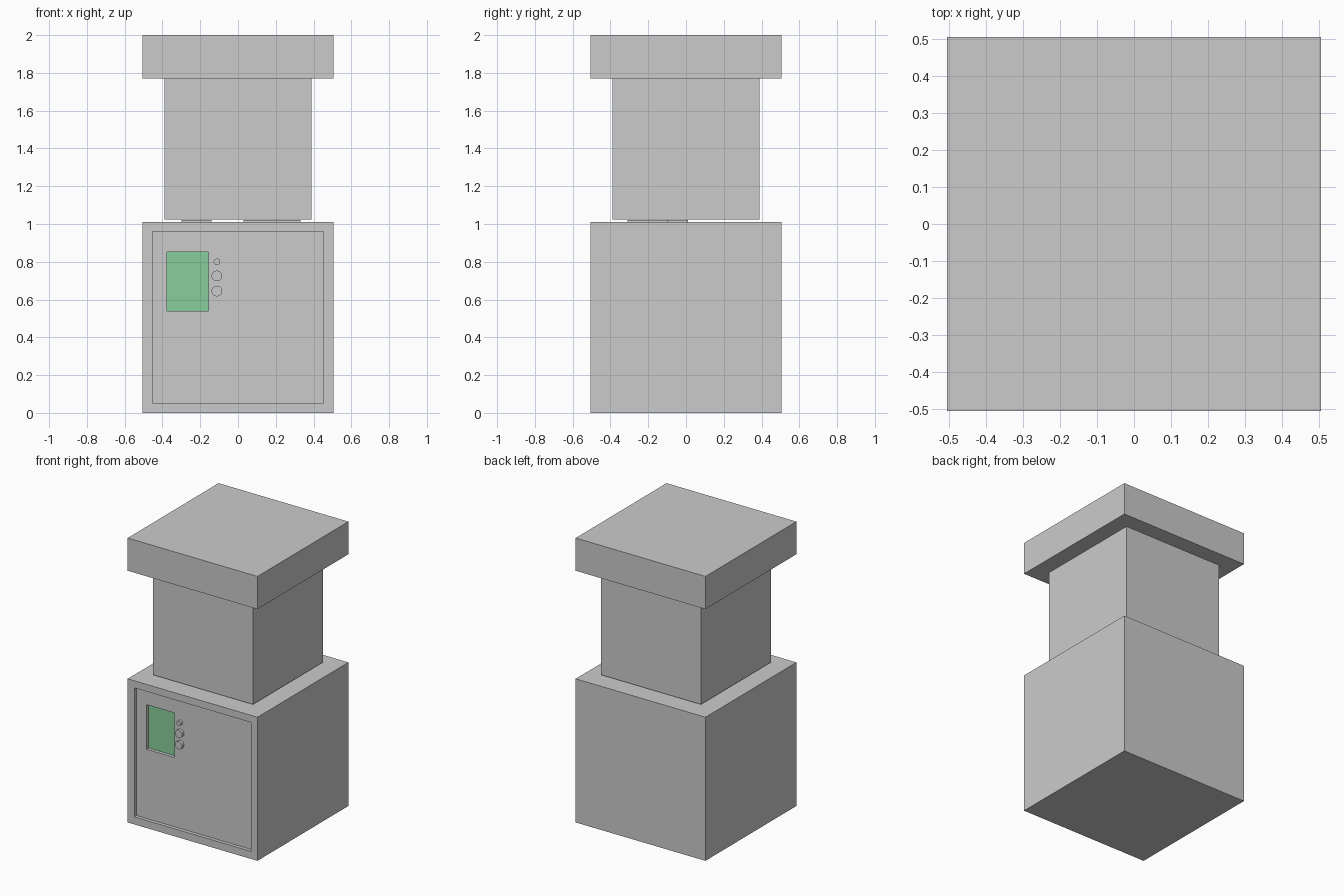
import bpy
import math

if "Cube" in bpy.data.objects:
    bpy.data.objects.remove(bpy.data.objects["Cube"])


def box(name, x0, x1, y0, y1, z0, z1):
    """Axis-aligned box from its limits."""
    bpy.ops.mesh.primitive_cube_add(size=1, location=(0, 0, 0))
    ob = bpy.context.object
    ob.name = name
    for v in ob.data.vertices:
        v.co.x = x1 if v.co.x > 0 else x0
        v.co.y = y1 if v.co.y > 0 else y0
        v.co.z = z1 if v.co.z > 0 else z0
    return ob


def cut(target, cutter):
    """Subtract a hidden cutter from the target."""
    mod = target.modifiers.new(cutter.name, 'BOOLEAN')
    mod.operation = 'DIFFERENCE'
    mod.solver = 'EXACT'
    mod.object = cutter
    cutter.hide_render = True
    cutter.hide_set(True)


H = 0.505              # half width of base and cap
PANEL_Y = -H + 0.025   # recessed front panel
SCREEN_Y = PANEL_Y + 0.025

# Base cabinet with recessed front panel and screen pocket
base = box("base_cabinet", -H, H, -H, H, 0, 1.01)
cut(base, box("panel_cutter", -0.453, 0.453, -0.6, PANEL_Y, 0.053, 0.96))
cut(base, box("screen_cutter", -0.375, -0.157, -0.6, SCREEN_Y, 0.54, 0.853))

# Green screen at the bottom of its pocket
screen = box("screen", -0.375, -0.157, SCREEN_Y - 0.002, SCREEN_Y + 0.01, 0.54, 0.853)
green = bpy.data.materials.new("screen_green")
green.diffuse_color = (0.25, 0.62, 0.33, 1)
green.use_nodes = True
green.node_tree.nodes["Principled BSDF"].inputs["Base Color"].default_value = green.diffuse_color
screen.data.materials.append(green)

# Indicator and two round buttons beside the screen
for name, z, r in (("indicator", 0.80, 0.017),
                   ("upper_button", 0.725, 0.028),
                   ("lower_button", 0.645, 0.028)):
    bpy.ops.mesh.primitive_cylinder_add(
        vertices=32, radius=r, depth=0.03,
        location=(-0.112, PANEL_Y - 0.005, z), rotation=(math.pi / 2, 0, 0))
    bpy.context.object.name = name
    bpy.ops.object.shade_smooth_by_angle()

# Thin spacers in the gap between base and column
box("left_spacer", -0.30, -0.14, -0.31, 0.01, 1.005, 1.022)
box("right_spacer", 0.03, 0.33, -0.10, 0.01, 1.005, 1.022)

# Upper column and overhanging cap
box("upper_column", -0.39, 0.39, -0.39, 0.39, 1.025, 1.77)
box("top_cap", -H, H, -H, H, 1.77, 2.0)
